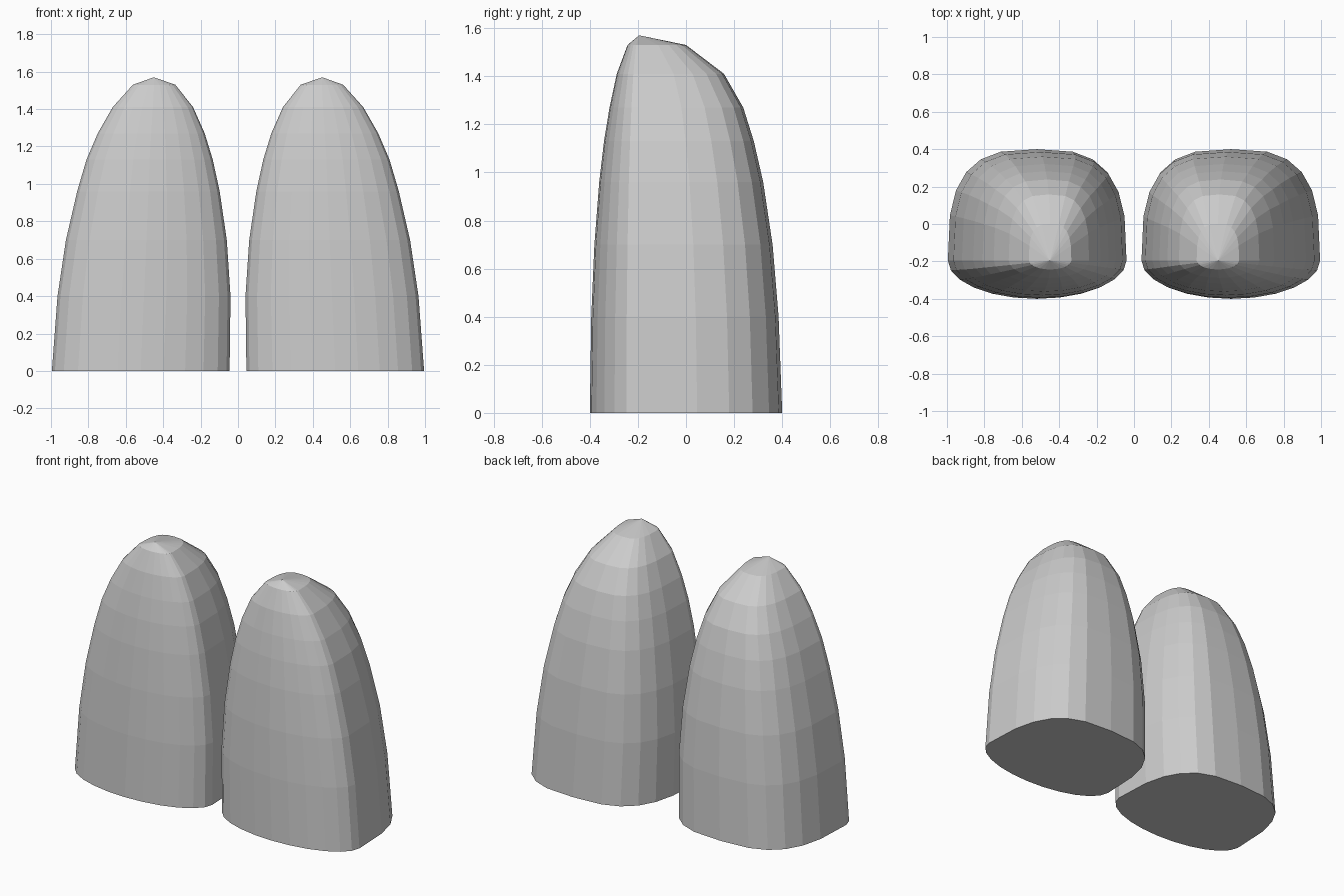
import bpy, bmesh
from math import cos, sin, pi, copysign

if "Cube" in bpy.data.objects:
    bpy.data.objects.remove(bpy.data.objects["Cube"])

# Level profile: height, inner x, outer x, front y, back y
LEVELS = [
    (0.00, 0.045, 0.995, -0.400, 0.400),
    (0.40, 0.040, 0.965, -0.394, 0.385),
    (0.70, 0.060, 0.920, -0.381, 0.360),
    (0.96, 0.098, 0.860, -0.361, 0.321),
    (1.13, 0.135, 0.810, -0.341, 0.282),
    (1.27, 0.178, 0.750, -0.318, 0.238),
    (1.41, 0.240, 0.670, -0.288, 0.158),
    (1.53, 0.335, 0.562, -0.243, 0.000),
]
APEX = (0.45, -0.195, 1.57)
RIDGE_Y = -0.195
SEGS = 24


def spow(v, p):
    return copysign(abs(v) ** p, v)


def section(side, z, x0, x1, yf, yb):
    """Elliptical front half, squarer back half, widest at the ridge plane."""
    cx, rx = (x0 + x1) / 2, (x1 - x0) / 2
    pts = []
    for i in range(SEGS):
        a = 2 * pi * i / SEGS
        back = sin(a) > 0
        p = 2 / 3 if back else 1.0
        depth = (yb - RIDGE_Y) if back else (RIDGE_Y - yf)
        pts.append((side * (cx + rx * spow(cos(a), p)),
                    RIDGE_Y + depth * spow(sin(a), p), z))
    return pts


def domed_lobe(name, side):
    bm = bmesh.new()
    rings = [[bm.verts.new(p) for p in section(side, *lv)] for lv in LEVELS]
    top = bm.verts.new((side * APEX[0], APEX[1], APEX[2]))
    # Flat base, walls, and pointed cap
    bm.faces.new(rings[0])
    for i in range(SEGS):
        j = (i + 1) % SEGS
        for lo, hi in zip(rings, rings[1:]):
            bm.faces.new((lo[i], lo[j], hi[j], hi[i]))
        bm.faces.new((rings[-1][i], rings[-1][j], top))
    bmesh.ops.recalc_face_normals(bm, faces=bm.faces)
    mesh = bpy.data.meshes.new(name)
    bm.to_mesh(mesh)
    bm.free()
    obj = bpy.data.objects.new(name, mesh)
    bpy.context.collection.objects.link(obj)


domed_lobe("right_lobe", 1)
domed_lobe("left_lobe", -1)
